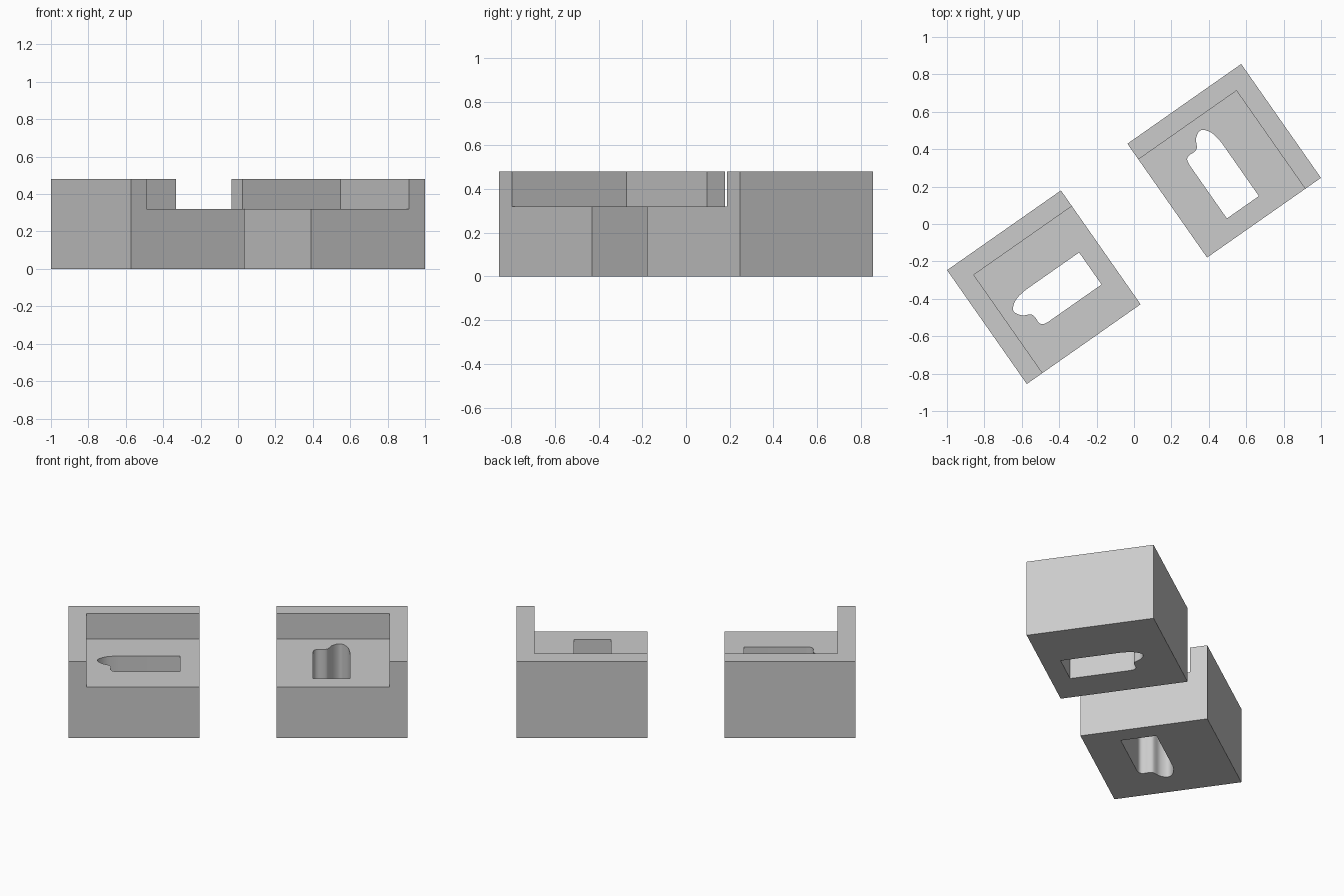
import bpy
import bmesh
from math import radians, cos, sin
from mathutils import Vector

cube = bpy.data.objects.get("Cube")
if cube:
    bpy.data.objects.remove(cube, do_unlink=True)

HALF, HEIGHT = 0.3715, 0.48
FLOOR, INNER = 0.32, 0.269

grey = bpy.data.materials.new("plain_grey")
grey.use_nodes = True
grey.diffuse_color = (0.6, 0.6, 0.6, 1)
grey.node_tree.nodes["Principled BSDF"].inputs["Base Color"].default_value = (0.6, 0.6, 0.6, 1)


def prism(name, outline, z0, z1):
    """Extrude a flat outline from z0 up to z1."""
    bm = bmesh.new()
    face = bm.faces.new([bm.verts.new((x, y, z0)) for x, y in outline])
    top = bmesh.ops.extrude_face_region(bm, geom=[face])["geom"]
    bmesh.ops.translate(bm, vec=(0, 0, z1 - z0),
                        verts=[v for v in top if isinstance(v, bmesh.types.BMVert)])
    bmesh.ops.recalc_face_normals(bm, faces=bm.faces)
    mesh = bpy.data.meshes.new(name)
    bm.to_mesh(mesh)
    bm.free()
    mesh.materials.append(grey)
    obj = bpy.data.objects.new(name, mesh)
    bpy.context.collection.objects.link(obj)
    return obj


def rect(x0, y0, x1, y1):
    return [(x0, y0), (x1, y0), (x1, y1), (x0, y1)]


def spline(points, steps=4):
    """Smooth curve through all points but the first and last."""
    pts = [Vector(p) for p in points]
    out = []
    for a, b, c, d in zip(pts, pts[1:], pts[2:], pts[3:]):
        for i in range(steps):
            t = i / steps
            out.append(0.5 * (2 * b + (c - a) * t + (2 * a - 5 * b + 4 * c - d) * t ** 2
                              + (3 * b - a - 3 * c + d) * t ** 3))
    return out + [pts[-2]]


def cut(obj, cutter):
    mod = obj.modifiers.new("cut", "BOOLEAN")
    mod.operation = "DIFFERENCE"
    mod.solver = "EXACT"
    mod.object = cutter
    bpy.context.view_layer.objects.active = obj
    bpy.ops.object.modifier_apply(modifier=mod.name)
    bpy.data.objects.remove(cutter, do_unlink=True)


# Slot outline: square end, straight sides, two-lobed rounded end
lobes = spline([(0.044, 0.03), (0.044, 0.088), (0.034, 0.152), (0.014, 0.188),
                (-0.007, 0.205), (-0.031, 0.201), (-0.058, 0.18), (-0.074, 0.149),
                (-0.086, 0.135), (-0.107, 0.13), (-0.138, 0.131), (-0.158, 0.119),
                (-0.165, 0.085), (-0.165, 0.03)])
slot = [(-0.165, -0.261), (0.044, -0.261)] + [tuple(p) for p in lobes]


def block(name, x, y, angle):
    obj = prism(name, rect(-HALF, -HALF, HALF, HALF), 0, HEIGHT)
    # corner recess, leaving a raised wall on two sides
    cut(obj, prism("recess_cutter", rect(-1, -1, INNER, INNER), FLOOR, 1))
    # slot through the floor
    cut(obj, prism("slot_cutter", slot, -0.5, 1))
    obj.location = (x, y, 0)
    obj.rotation_euler.z = radians(angle)
    bpy.ops.object.select_all(action="DESELECT")
    obj.select_set(True)
    bpy.context.view_layer.objects.active = obj
    bpy.ops.object.shade_smooth_by_angle(angle=radians(35))


# Same block twice, the second turned a further quarter turn
block("right_back_block", 0.482, 0.338, 35)
block("left_front_block", -0.482, -0.338, 125)
